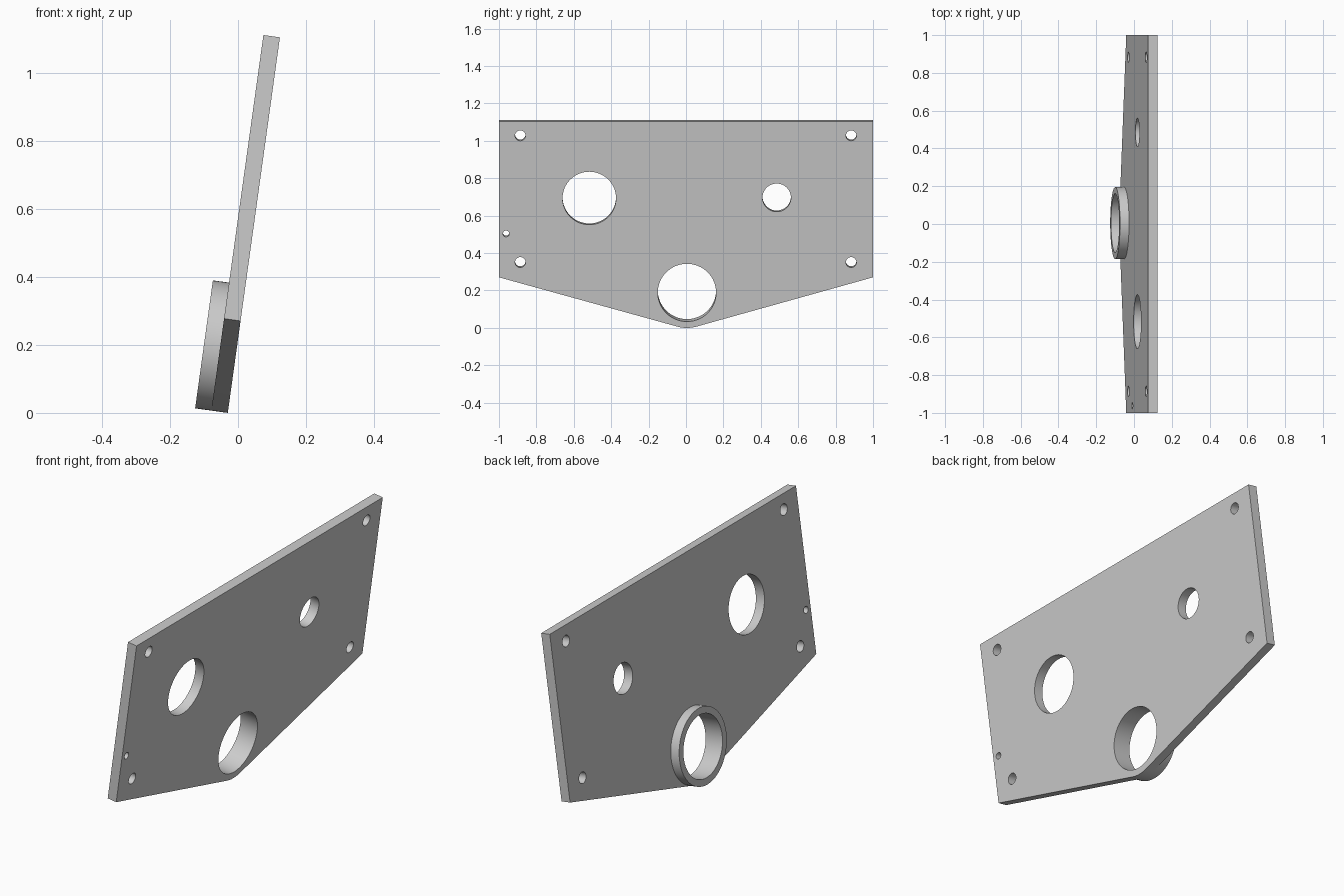
import bpy, bmesh
from math import sin, cos, pi, radians, hypot, atan2, acos
from mathutils import Matrix, Vector

if "Cube" in bpy.data.objects:
    bpy.data.objects.remove(bpy.data.objects["Cube"], do_unlink=True)

THICK, RING_DEPTH = 0.049, 0.048
HUB_X, HUB_Y, HUB_R, BORE_R = 0.005, 0.19, 0.19, 0.156
TOP, CORNER = 1.115, 0.273

# Plate frame: across = world y, up = leaning z, normal = towards world +x
a = radians(7.9)
TILT = Matrix(((0, sin(a), cos(a), -0.03),
               (1, 0, 0, 0),
               (0, cos(a), -sin(a), 0),
               (0, 0, 0, 1)))

grey = bpy.data.materials.new("light_grey")
grey.use_nodes = True
grey.diffuse_color = (0.6, 0.6, 0.6, 1)
grey.node_tree.nodes["Principled BSDF"].inputs["Base Color"].default_value = (0.6, 0.6, 0.6, 1)


def finish(name, bm):
    bmesh.ops.recalc_face_normals(bm, faces=bm.faces)
    mesh = bpy.data.meshes.new(name)
    bm.to_mesh(mesh)
    bm.free()
    mesh.materials.append(grey)
    ob = bpy.data.objects.new(name, mesh)
    bpy.context.collection.objects.link(ob)
    ob.matrix_world = TILT
    return ob


def smooth(ob):
    bpy.ops.object.select_all(action='DESELECT')
    ob.select_set(True)
    bpy.context.view_layer.objects.active = ob
    bpy.ops.object.shade_smooth_by_angle(angle=radians(30))


def tangent_angle(side):
    # Angle on the hub circle where the line from a lower corner touches it
    dx, dy = side - HUB_X, CORNER - HUB_Y
    return atan2(dy, dx) - side * acos(HUB_R / hypot(dx, dy))


# Plate: pentagon with a rounded lower point
start, end = tangent_angle(-1) % (2 * pi), tangent_angle(1) % (2 * pi)
outline = [(1, CORNER), (1, TOP), (-1, TOP), (-1, CORNER)]
STEPS = 12
for i in range(STEPS + 1):
    t = start + (end - start) * i / STEPS
    outline.append((HUB_X + HUB_R * cos(t), HUB_Y + HUB_R * sin(t)))
bm = bmesh.new()
face = bm.faces.new([bm.verts.new((x, y, 0)) for x, y in outline])
extruded = bmesh.ops.extrude_face_region(bm, geom=[face])["geom"]
bmesh.ops.translate(bm, vec=(0, 0, -THICK),
                    verts=[v for v in extruded if isinstance(v, bmesh.types.BMVert)])
plate = finish("plate", bm)

# Holes: two large openings, the hub bore, one pin hole and four bolt holes
holes = [(HUB_X, HUB_Y, BORE_R), (-0.517, 0.70, 0.143),
         (0.485, 0.703, 0.076), (-0.962, 0.508, 0.017)]
holes += [(x, y, 0.028) for x in (-0.886, 0.883) for y in (0.354, 1.038)]
bm = bmesh.new()
for x, y, r in holes:
    bmesh.ops.create_cone(bm, cap_ends=True, segments=64, radius1=r, radius2=r, depth=0.3,
                          matrix=Matrix.Translation((x, y, 0)))
cutter = finish("hole_cutter", bm)
cutter.hide_render = True
cut = plate.modifiers.new("holes", 'BOOLEAN')
cut.operation = 'DIFFERENCE'
cut.solver = 'EXACT'
cut.object = cutter
bpy.context.view_layer.objects.active = plate
bpy.ops.object.modifier_apply(modifier="holes")
bpy.data.objects.remove(cutter, do_unlink=True)
smooth(plate)

# Hub ring: raised collar around the bore, open where it meets the plate
bm = bmesh.new()
back = -THICK - RING_DEPTH
profile = [(HUB_R, -THICK), (HUB_R, back), (BORE_R, back), (BORE_R, -THICK)]
verts = [bm.verts.new((HUB_X + r, HUB_Y, z)) for r, z in profile]
edges = [bm.edges.new(pair) for pair in zip(verts, verts[1:])]
bmesh.ops.spin(bm, geom=verts + edges, cent=(HUB_X, HUB_Y, 0), axis=(0, 0, 1),
               angle=2 * pi, steps=64, use_merge=True)
bmesh.ops.remove_doubles(bm, verts=bm.verts, dist=1e-5)
# Make the faces point out of the solid
bm.normal_update()
ring = finish("hub_ring", bm)
rim = min(ring.data.polygons, key=lambda p: p.center.z)
if rim.normal.z > 0:
    ring.data.flip_normals()
smooth(ring)
